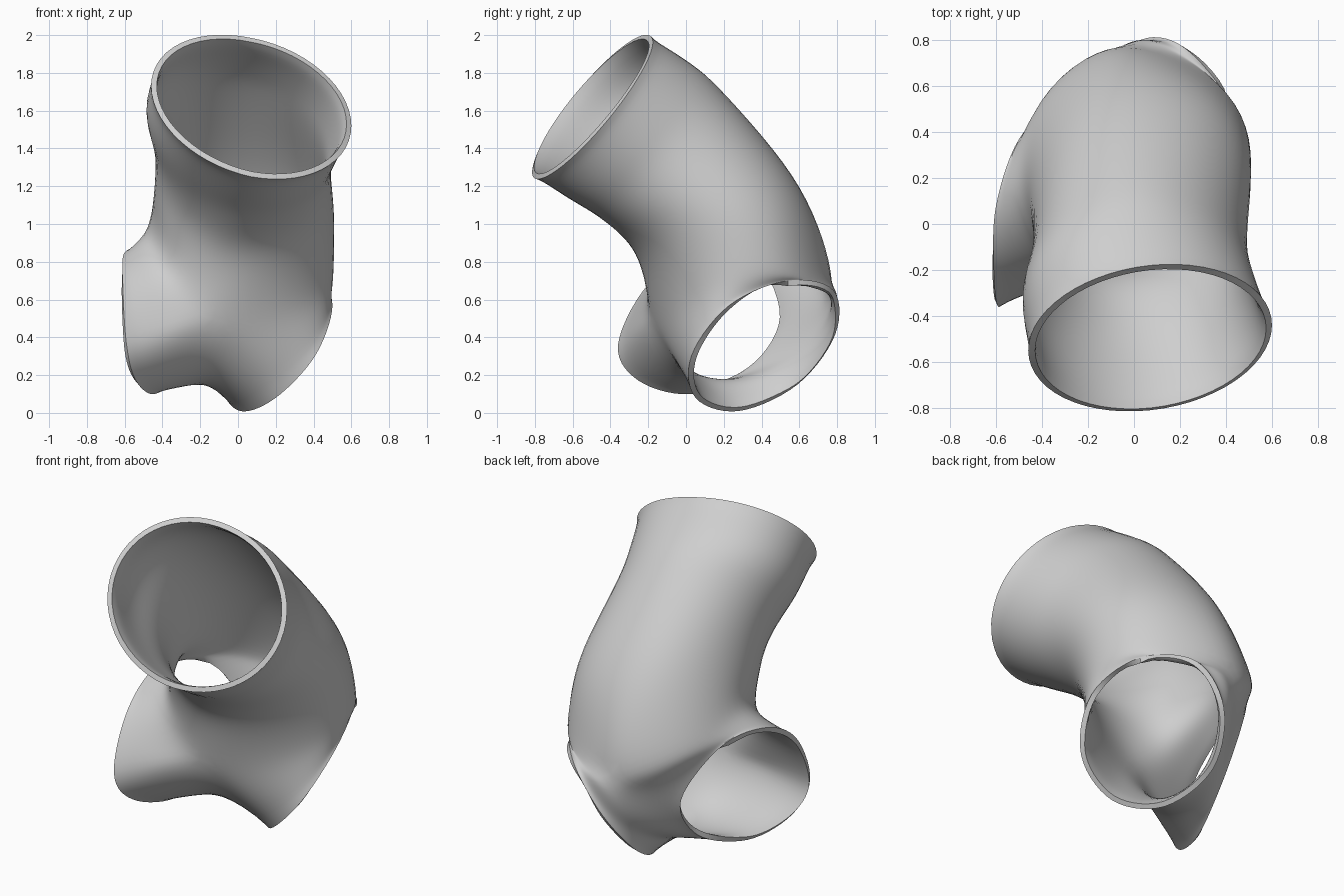
import bpy, bmesh, math
from mathutils import Vector as V

if "Cube" in bpy.data.objects:
    bpy.data.objects.remove(bpy.data.objects["Cube"])

M = 28          # steps around each half of a ring (multiple of 4)
N_TRUNK = 8     # steps along each trunk span
N_BRANCH = 12   # steps along each branch
WALL = 0.03


def arc(a, b, p):
    """Half ellipse from a to b bulging through p."""
    a, b, p = V(a), V(b), V(p)
    c = (a + b) / 2
    return [c + (a - c) * math.cos(math.pi * i / M) + (p - c) * math.sin(math.pi * i / M)
            for i in range(M + 1)]


def span(p0, p1, p2, p3, n):
    """Smooth curve from p1 to p2."""
    out = []
    for k in range(n + 1):
        t = k / n
        out.append(0.5 * (2 * p1 + (p2 - p0) * t + (2 * p0 - 5 * p1 + 4 * p2 - p3) * t ** 2
                          + (3 * p1 - p0 - 3 * p2 + p3) * t ** 3))
    return out


def loop(points):
    """Closed smooth ring through 8 points, returned as two halves from front to back."""
    pts = [V(p) for p in points]
    ring = []
    for k in range(8):
        ring += span(*(pts[(k + j) % 8] for j in (-1, 0, 1, 2)), M // 4)[:-1]
    return ring[:M + 1], [ring[0]] + ring[:M - 1:-1]


# trunk rings from the mouth down: front, back, left, right
trunk = [
    ((0.07, -0.81, 1.25), (0.07, -0.18, 1.985), (-0.46, -0.55, 1.73), (0.60, -0.44, 1.52)),
    ((0.06, -0.63, 1.13), (0.03, 0.02, 1.86), (-0.50, -0.33, 1.59), (0.54, -0.27, 1.42)),
    ((0.02, -0.45, 1.02), (0.00, 0.21, 1.70), (-0.45, -0.14, 1.40), (0.50, -0.10, 1.30)),
    ((-0.08, -0.26, 0.82), (0.00, 0.63, 1.18), (-0.45, 0.07, 1.20), (0.52, 0.16, 1.04)),
]
# fork ring: front, left side, back, right side
fork = loop([(-0.13, -0.19, 0.50), (-0.38, -0.16, 0.77), (-0.485, 0.17, 1.00),
             (-0.38, 0.58, 0.84), (-0.03, 0.80, 0.68), (0.42, 0.57, 0.78),
             (0.51, 0.22, 0.75), (0.30, -0.04, 0.58)])
# saddle between the branches
saddle = arc(fork[0][0], fork[0][-1], (-0.20, 0.30, 0.15))

# branch openings: front, outer side, back, saddle side
left_outer, left_inner = loop([
    (-0.59, -0.36, 0.36), (-0.61, -0.20, 0.68), (-0.60, 0.08, 0.85), (-0.50, 0.37, 0.82),
    (-0.33, 0.52, 0.50), (-0.33, 0.35, 0.22), (-0.44, 0.03, 0.10), (-0.54, -0.25, 0.17)])
right_outer, right_inner = loop([
    (0.20, 0.05, 0.08), (0.41, 0.03, 0.305), (0.50, 0.23, 0.57), (0.41, 0.54, 0.70),
    (0.20, 0.78, 0.65), (0.01, 0.79, 0.415), (-0.08, 0.59, 0.15), (0.01, 0.28, 0.01)])

bm = bmesh.new()


def panel(columns):
    """Quad grid from equal-length columns of points."""
    grid = [[bm.verts.new(p) for p in col] for col in columns]
    for c0, c1 in zip(grid, grid[1:]):
        for k in range(len(c0) - 1):
            bm.faces.new((c0[k], c0[k + 1], c1[k + 1], c1[k]))


# left and right walls, each running from the mouth into its branch
for side, end, other in ((0, left_outer, right_outer), (1, right_outer, left_outer)):
    rings = [arc(r[0], r[1], r[2 + side]) for r in trunk] + [fork[side]]
    columns = []
    for i in range(M + 1):
        shared = i in (0, M)
        pts = [r[i] for r in rings]
        after = (end[i] + other[i]) / 2 if shared else end[i]
        run = [2 * pts[0] - pts[1]] + pts + [after]
        col = []
        for k in range(len(pts) - 1):
            col += span(*run[k:k + 4], N_TRUNK)[:-1]
        before = other[i] if shared else pts[-2]
        col += span(before, pts[-1], end[i], 2 * end[i] - pts[-1], N_BRANCH)
        columns.append(col)
    panel(columns)

# inner walls of both branches, meeting at the saddle
for end, other in ((left_inner, right_inner), (right_inner, left_inner)):
    panel([span(other[i], saddle[i], end[i], 2 * end[i] - saddle[i], N_BRANCH)
           for i in range(M + 1)])

# weld the panels and relax the seams, leaving the rims in place
bmesh.ops.remove_doubles(bm, verts=bm.verts[:], dist=0.0008)
inner = [v for v in bm.verts if not v.is_boundary]
for _ in range(14):
    bmesh.ops.smooth_vert(bm, verts=inner, factor=0.5,
                          use_axis_x=True, use_axis_y=True, use_axis_z=True)
bmesh.ops.recalc_face_normals(bm, faces=bm.faces[:])
bm.normal_update()
rear = max(bm.faces, key=lambda f: f.calc_center_median().y)
if rear.normal.y < 0:
    bmesh.ops.reverse_faces(bm, faces=bm.faces[:])

mesh = bpy.data.meshes.new("forked_tube")
bm.to_mesh(mesh)
bm.free()
tube = bpy.data.objects.new("forked_tube", mesh)
bpy.context.collection.objects.link(tube)

# wall thickness
solid = tube.modifiers.new("wall", "SOLIDIFY")
solid.thickness = WALL
solid.offset = -1
bpy.context.view_layer.objects.active = tube
tube.select_set(True)
bpy.ops.object.modifier_apply(modifier=solid.name)
bpy.ops.object.shade_smooth_by_angle(angle=math.radians(40))

grey = bpy.data.materials.new("light_grey")
grey.diffuse_color = (0.62, 0.62, 0.62, 1)
grey.use_nodes = True
grey.node_tree.nodes["Principled BSDF"].inputs["Base Color"].default_value = grey.diffuse_color
tube.data.materials.append(grey)
